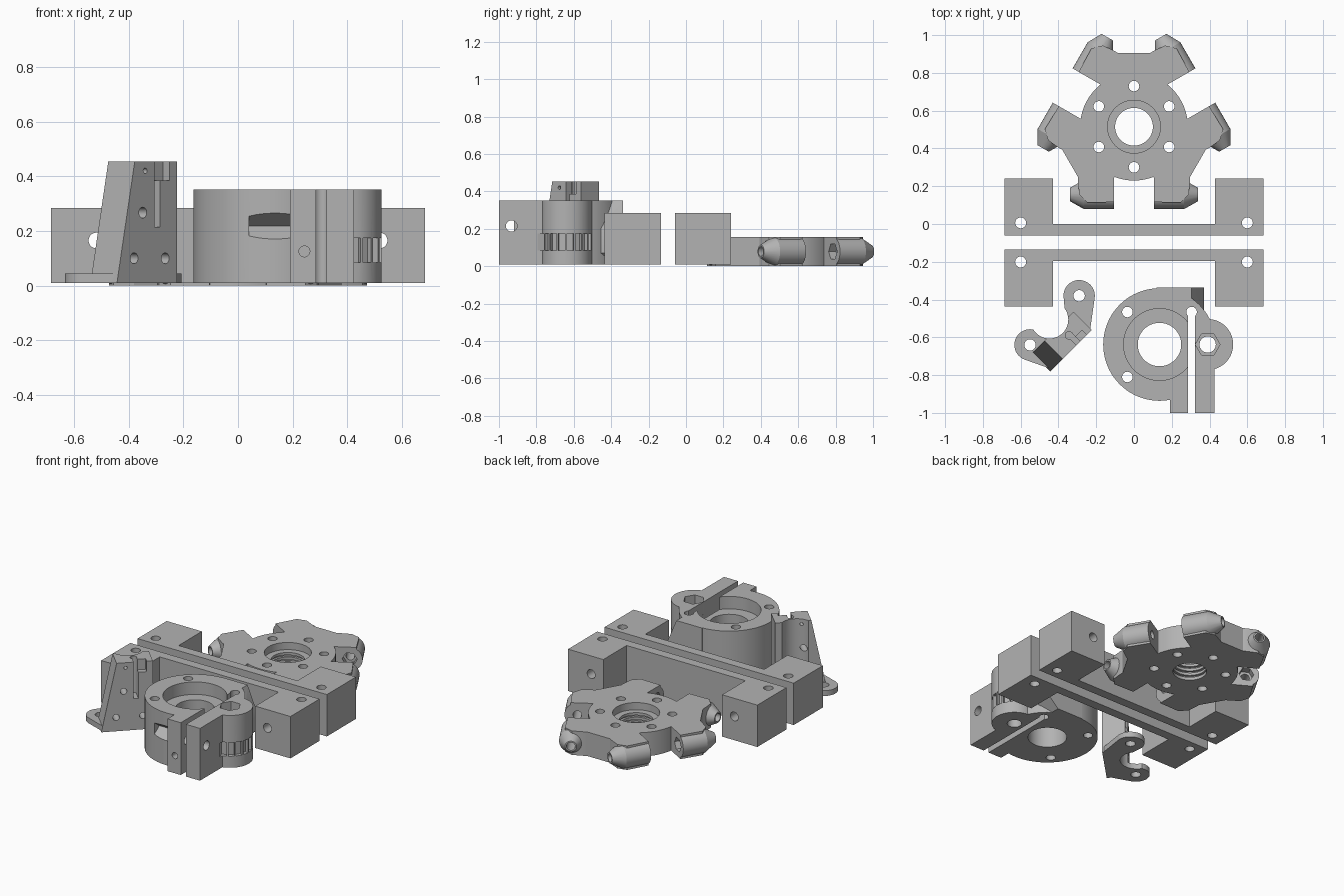
import bpy, bmesh
from math import sin, cos, pi, radians
from mathutils import Matrix, Vector

cube = bpy.data.objects.get("Cube")
if cube:
    bpy.data.objects.remove(cube, do_unlink=True)

grey = bpy.data.materials.new("plain grey")
grey.use_nodes = True
grey.diffuse_color = (0.45, 0.45, 0.45, 1)
grey.node_tree.nodes["Principled BSDF"].inputs["Base Color"].default_value = (0.45, 0.45, 0.45, 1)

ID = Matrix.Identity(4)


def move(x, y, z=0):
    return Matrix.Translation((x, y, z))


def turn(deg, axis):
    return Matrix.Rotation(radians(deg), 4, axis)


FRONT = turn(90, 'X')   # local (x, y, z) becomes (x, z, -y)
SIDE = turn(90, 'Y')    # local z becomes x


def ring(r, n=48, x=0, y=0):
    return [(x + r * cos(2 * pi * i / n), y + r * sin(2 * pi * i / n)) for i in range(n)]


def finish(bm, name, matrix):
    bm.transform(matrix)
    bmesh.ops.recalc_face_normals(bm, faces=bm.faces)
    mesh = bpy.data.meshes.new(name)
    bm.to_mesh(mesh)
    bm.free()
    mesh.materials.append(grey)
    ob = bpy.data.objects.new(name, mesh)
    bpy.context.collection.objects.link(ob)
    return ob


def prism(points, z0, z1, matrix=ID, name="tool"):
    bm = bmesh.new()
    low = [bm.verts.new((x, y, z0)) for x, y in points]
    high = [bm.verts.new((x, y, z1)) for x, y in points]
    bm.faces.new(low[::-1])
    bm.faces.new(high)
    for i in range(len(low)):
        j = (i + 1) % len(low)
        bm.faces.new((low[i], low[j], high[j], high[i]))
    return finish(bm, name, matrix)


def box(x0, x1, y0, y1, z0, z1, matrix=ID, name="tool"):
    return prism([(x0, y0), (x1, y0), (x1, y1), (x0, y1)], z0, z1, matrix, name)


def cyl(r, z0, z1, matrix=ID, n=48, name="tool"):
    return prism(ring(r, n), z0, z1, matrix, name)


def hull(points, matrix=ID, name="tool"):
    bm = bmesh.new()
    for p in points:
        bm.verts.new(p)
    out = bmesh.ops.convex_hull(bm, input=bm.verts)
    spare = [v for v in out["geom_interior"] if isinstance(v, bmesh.types.BMVert)]
    bmesh.ops.delete(bm, geom=spare, context='VERTS')
    bmesh.ops.dissolve_limit(bm, angle_limit=0.01, verts=bm.verts, edges=bm.edges)
    return finish(bm, name, matrix)


def combine(target, operation, tools):
    bpy.context.view_layer.objects.active = target
    for tool in tools:
        mod = target.modifiers.new("bool", 'BOOLEAN')
        mod.operation, mod.solver, mod.object = operation, 'EXACT', tool
        bpy.ops.object.modifier_apply(modifier=mod.name)
        bpy.data.objects.remove(tool, do_unlink=True)


def smooth(ob):
    bpy.ops.object.select_all(action='DESELECT')
    ob.select_set(True)
    bpy.context.view_layer.objects.active = ob
    bpy.ops.object.shade_smooth_by_angle(angle=radians(25))


# Roller hub: disc, three double arms, six tapered axle bosses
C = move(0, 0.515)
H = 0.157
hub = cyl(0.285, 0, H, C, 64, "roller_hub")
half = [(0.085, 0.39), (0.1, 0.4), (0.165, 0.43), (0.225, 0.415), (0.293, 0.29), (0.18, 0.225), (0.1, 0.1)]
arm = [(-x, y) for x, y in half] + half[::-1]
combine(hub, 'UNION', [prism(arm, 0, H, C @ turn(a, 'Z')) for a in (0, 120, 240)])
bosses, axle_holes = [], []
for a in (30, 150, 270):
    for s in (1, -1):
        M = C @ turn(a, 'Z') @ move(0.359, 0, H / 2) @ turn(-90 * s, 'X')
        bosses.append(hull([(x, y, z) for r, z in ((0.077, 0.105), (0.077, 0.265), (0.035, 0.34))
                            for x, y in ring(r, 32)], M))
        axle_holes.append(cyl(0.026, 0.05, 0.4, M, 24))
        if s == 1:
            axle_holes.append(cyl(0.045, 0.08, 0.15, M, 6))
combine(hub, 'UNION', bosses)
cuts = [cyl(0.1, -0.1, 0.3, C), cyl(0.14, 0.11, 0.3, C)]
cuts += [cyl(0.115, z, z + 0.013, C) for z in (0.02, 0.05, 0.08)]
for i in range(6):
    cuts.append(cyl(0.028, -0.1, 0.3, C @ turn(60 * i + 30, 'Z') @ move(0.215, 0), 24))
combine(hub, 'DIFFERENCE', cuts + axle_holes)
smooth(hub)

# Two mirrored clamp bars with end blocks
for name, y, s in (("back_bar", -0.06, 1), ("front_bar", -0.135, -1)):
    w, d = 0.06 * s, 0.301 * s
    outline = [(-0.685, 0), (0.685, 0), (0.685, d), (0.43, d), (0.43, w), (-0.43, w), (-0.43, d), (-0.685, d)]
    bar = prism(outline, 0.01, 0.284, move(0, y), name)
    holes = []
    for x in (-1, 1):
        holes.append(cyl(0.029, -0.1, 0.5, move(0.6 * x, y + 0.066 * s), 24))
        holes.append(cyl(0.029, -0.5, 0.5, move(0.518 * x, y, 0.165) @ FRONT, 24))
    combine(bar, 'DIFFERENCE', holes)
    smooth(bar)

# Motor clamp: ring, split tabs, side boss, back pad
C = move(0.135, -0.638)
B = move(0.39, -0.638)
Z0, Z1 = 0.01, 0.352
clamp = cyl(0.298, Z0, Z1, C, 80, "motor_clamp")
pad = [(0.12, Z0), (0.305, Z0), (0.37, 0.07), (0.37, 0.2), (0.305, Z1), (0.12, Z1)]
combine(clamp, 'UNION', [
    cyl(0.135, Z0, Z1, B, 56),
    box(0.19, 0.425, -1, -0.62, Z0, Z1),
    prism(pad, 0.337, 0.5, FRONT)])
cuts = [cyl(0.115, -0.1, 0.5, C), cyl(0.19, 0.27, 0.5, C),
        box(0.286, 0.324, -1.1, -0.465, -0.1, 0.5),
        cyl(0.043, -0.1, 0.5, B, 32), cyl(0.065, 0.25, 0.5, B, 6),
        cyl(0.03, 0.1, 0.6, move(0, -0.933, 0.215) @ SIDE, 24),
        cyl(0.02, 0.95, 1.1, move(0.243, 0, 0.125) @ FRONT, 20)]
for x, y in ((-0.17, 0.172), (-0.17, -0.172), (0.17, 0.172)):
    cuts.append(cyl(0.028, -0.1, 0.5, C @ move(x, y), 24))
# V-shaped pocket in the front wall
cuts.append(prism([(-0.955, 0.157), (-0.87, 0.218), (-0.955, 0.279)], 0.04, 0.195,
                  Matrix(((0, 0, 1, 0), (1, 0, 0, 0), (0, 1, 0, 0), (0, 0, 0, 1)))))
# Grip windows around the side boss
for i in range(8):
    cuts.append(box(0.112, 0.16, -0.018, 0.018, 0.085, 0.175, B @ turn(-72 + 20 * i, 'Z')))
combine(clamp, 'DIFFERENCE', cuts)
smooth(clamp)

# Angled bracket: sloped upright with two foot lugs
M = move(-0.443, -0.78) @ turn(45, 'Z')
bracket = prism([(0, 0.01), (0.31, 0.01), (0.31, 0.454), (0.092, 0.454)], -0.137, 0, M @ FRONT, "angled_bracket")
lugs, cuts = [], []
for x, a, b in ((0.023, 0.01, 0.12), (0.391, 0.22, 0.309)):
    foot = ring(0.083, 40, x, 0.175) + [(a, 0.01), (b, 0.01), (a, 0.1), (b, 0.1)]
    lugs.append(hull([(px, py, z) for px, py in foot for z in (0.01, 0.045)], M))
    cuts.append(cyl(0.03, -0.1, 0.045 + 0.01, M @ move(x, 0.175), 24))
combine(bracket, 'UNION', lugs)
cuts.append(cyl(0.1, -0.1, 0.6, M @ move(0.19, 0.197), 48))
for d, z, r in ((0.089, 0.1, 0.02), (0.25, 0.1, 0.02), (0.134, 0.267, 0.02), (0.146, 0.42, 0.01)):
    cuts.append(cyl(r, -0.3, 0.1, M @ move(d, 0, z) @ FRONT, 20))
cuts += [box(0.195, 0.223, -0.1, 0.06, 0.215, 0.5, M),
         box(0.195, 0.273, -0.1, 0.035, 0.385, 0.5, M),
         cyl(0.02, 0.215, 0.5, M @ move(0.205, 0.065), 20)]
combine(bracket, 'DIFFERENCE', cuts)
smooth(bracket)
